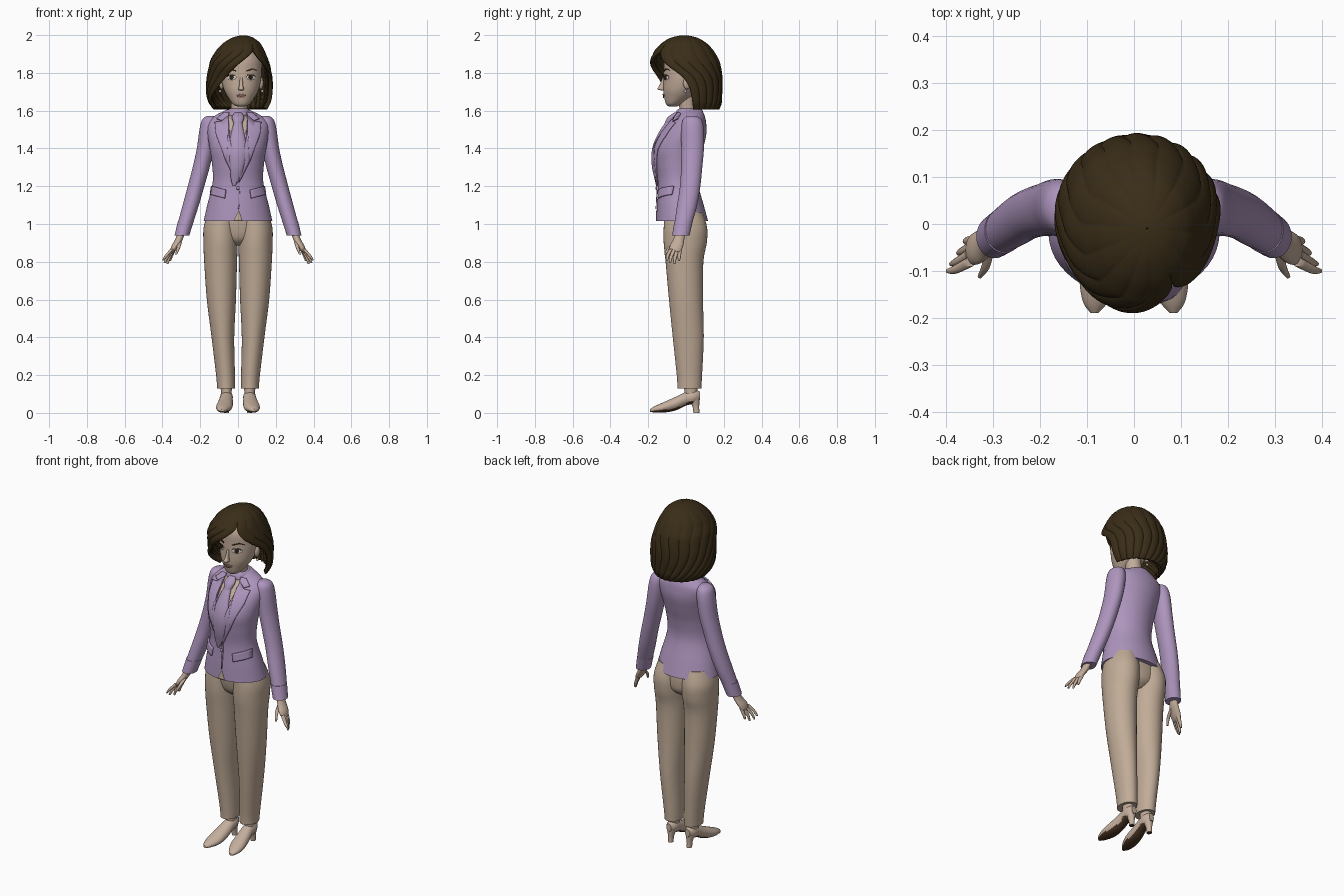
import bpy, bmesh
from math import sin, cos, pi, radians
from mathutils import Vector
from mathutils.bvhtree import BVHTree

cube = bpy.data.objects.get("Cube")
if cube:
    bpy.data.objects.remove(cube)


def material(name, *rgb):
    mat = bpy.data.materials.new(name)
    mat.use_nodes = True
    mat.diffuse_color = (*rgb, 1)
    node = next(n for n in mat.node_tree.nodes if n.type == 'BSDF_PRINCIPLED')
    node.inputs["Base Color"].default_value = (*rgb, 1)
    node.inputs["Roughness"].default_value = 0.7
    return mat


SKIN = material("skin", .54, .41, .32)
LILAC = material("lilac cloth", .42, .30, .51)
SCARF = material("scarf lilac", .41, .30, .49)
TROUSER = material("beige cloth", .53, .41, .31)
SHOE = material("beige leather", .56, .43, .34)
HAIR = material("dark brown hair", .042, .026, .009)
SOLE = material("brown sole", .07, .035, .015)
WHITE = material("eye white", .75, .72, .68)
IRIS = material("dark iris", .03, .018, .01)
LIPS = material("rose lips", .40, .20, .17)


def finish(name, bm, mat):
    """Turn a bmesh into a smooth object with sharp edges kept."""
    for face in bm.faces:
        face.smooth = True
    for edge in bm.edges:
        edge.smooth = edge.calc_face_angle(0) < 0.9
    mesh = bpy.data.meshes.new(name)
    bm.to_mesh(mesh)
    bm.free()
    mesh.materials.append(mat)
    obj = bpy.data.objects.new(name, mesh)
    bpy.context.scene.collection.objects.link(obj)
    return obj


def spline(rows, steps):
    """Smooth interpolation through a list of equal-length rows."""
    out = []
    for i in range(len(rows) - 1):
        a, b, c, d = (rows[min(max(i + k, 0), len(rows) - 1)] for k in (-1, 0, 1, 2))
        for s in range(steps):
            t = s / steps
            out.append([q + t * ((r - p) + t * ((2*p - 5*q + 4*r - w) + t * (3*q - p - 3*r + w))) / 2
                        for p, q, r, w in zip(a, b, c, d)])
    return out + [list(rows[-1])]


def skin_rings(bm, rings, closed):
    for low, high in zip(rings, rings[1:]):
        n = len(low)
        for i in range(n if closed else n - 1):
            j = (i + 1) % n
            bm.faces.new((low[i], low[j], high[j], high[i]))


def loft(name, rows, mat, side=1, v=(0, 0, 0), sides=28, steps=5):
    """Loft ellipses given as x, y, z, radius, radius; side mirrors in x."""
    u, v = Vector((1, 0, 0)), Vector(v) if any(v) else Vector((0, 1, 0))
    bm = bmesh.new()
    rings = []
    for x, y, z, ru, rv in spline(rows, steps):
        c = Vector((x * side, y, z))
        rings.append([bm.verts.new(c + u * ru * cos(2*pi*i/sides) + v * rv * sin(2*pi*i/sides))
                      for i in range(sides)])
    skin_rings(bm, rings, True)
    bm.faces.new(rings[0])
    bm.faces.new(rings[-1])
    bmesh.ops.recalc_face_normals(bm, faces=bm.faces)
    return finish(name, bm, mat)


def ball(name, centre, size, mat):
    bm = bmesh.new()
    bmesh.ops.create_uvsphere(bm, u_segments=20, v_segments=12, radius=1)
    for vert in bm.verts:
        vert.co = Vector(centre) + vert.co * Vector(size)
    return finish(name, bm, mat)


def surface(obj):
    mesh = obj.data
    return BVHTree.FromPolygons([v.co for v in mesh.vertices], [p.vertices for p in mesh.polygons])


def plate(name, outline, tree, mat, lift=.002, thick=.004, side=1):
    """Lay an x, z outline on the front of a surface as a thin plate."""
    bm = bmesh.new()
    bm.faces.new([bm.verts.new((x * side, 0, z)) for x, z in outline])
    bmesh.ops.triangulate(bm, faces=bm.faces)
    bmesh.ops.subdivide_edges(bm, edges=bm.edges, cuts=5, use_grid_fill=True)
    for vert in bm.verts:
        hit = tree.ray_cast(Vector((vert.co.x, -1, vert.co.z)), Vector((0, 1, 0)))[0]
        if hit is None:
            hit = tree.find_nearest(vert.co)[0]
        vert.co = hit - Vector((0, lift, 0))
    bm.normal_update()
    if sum(f.normal.y for f in bm.faces) > 0:
        bmesh.ops.reverse_faces(bm, faces=bm.faces)
    obj = finish(name, bm, mat)
    mod = obj.modifiers.new("thickness", 'SOLIDIFY')
    mod.thickness, mod.offset = thick, 1
    return obj


def oval(x, z, rx, rz, n=14):
    return [(x + rx * cos(2*pi*i/n), z + rz * sin(2*pi*i/n)) for i in range(n)]


# Jacket body
torso = loft("jacket_body", [
    (0, -.02, 1.015, .182, .137), (0, -.03, 1.1, .163, .124), (0, -.043, 1.22, .134, .106),
    (0, -.045, 1.32, .138, .116), (0, -.037, 1.4, .15, .128), (0, -.01, 1.48, .162, .118),
    (0, .014, 1.54, .16, .092), (0, .025, 1.575, .12, .073), (0, .027, 1.605, .06, .058)],
    LILAC, sides=48)
front = surface(torso)
plate("chest_opening", [(-.05, 1.575), (.05, 1.575), (.045, 1.5), (0, 1.36), (-.045, 1.5)], front, SKIN, .001, .002)
plate("hem_notch", [(-.022, 1.017), (.022, 1.017), (.004, 1.07)], front, TROUSER, .001, .002)
plate("front_overlap", [(.0, 1.24), (.012, 1.24), (.006, 1.08), (.0, 1.08)], front, LILAC)
ball("button", (0, -.157, 1.19), (.009, .005, .009), SCARF)

for side, label in ((1, "left"), (-1, "right")):
    # Lapel, collar leaf and pocket flap
    plate(label + "_lapel", [(.05, 1.57), (.085, 1.54), (.12, 1.535), (.113, 1.47), (.06, 1.33),
                             (.006, 1.22), (.006, 1.3), (.045, 1.47)], front, LILAC, .003, .009, side)
    plate(label + "_collar", [(.045, 1.588), (.075, 1.583), (.11, 1.553), (.085, 1.545), (.05, 1.568)],
          front, LILAC, .005, .009, side)
    plate(label + "_pocket_flap", [(.062, 1.18), (.135, 1.2), (.142, 1.155), (.068, 1.135)],
          front, LILAC, .003, .009, side)

    # Sleeve and cuff
    loft(label + "_sleeve", [
        (.145, .03, 1.572, .02, .025), (.15, .033, 1.552, .04, .05), (.157, .035, 1.5, .047, .06),
        (.172, .035, 1.4, .046, .06), (.195, .03, 1.3, .045, .056), (.222, .022, 1.2, .044, .054),
        (.25, .006, 1.1, .043, .053), (.28, -.015, 1, .04, .047), (.295, -.026, .95, .037, .044)],
        LILAC, side)
    loft(label + "_cuff", [(.276, -.013, 1.015, .042, .049), (.297, -.027, .94, .039, .046)], LILAC, side)

    # Hand
    loft(label + "_palm", [
        (.296, -.027, .97, .019, .024), (.312, -.038, .92, .02, .029), (.332, -.05, .885, .02, .035),
        (.345, -.055, .86, .014, .031), (.35, -.057, .85, .006, .022)], SKIN, side)
    fingers = {"index": ((.348, -.08, .868), (.38, -.097, .832), (.396, -.1, .808)),
               "middle": ((.349, -.064, .862), (.376, -.08, .822), (.389, -.085, .793)),
               "ring": ((.345, -.048, .86), (.365, -.058, .82), (.374, -.062, .788)),
               "little": ((.339, -.033, .864), (.354, -.036, .828), (.36, -.037, .804)),
               "thumb": ((.308, -.055, .905), (.316, -.09, .872), (.328, -.111, .838))}
    for finger, points in fingers.items():
        loft(f"{label}_{finger}_finger", [(*p, r, r) for p, r in zip(points, (.011, .009, .005))],
             SKIN, side, sides=12, steps=4)

    # Trouser leg
    loft(label + "_trouser_leg", [
        (.063, .018, .13, .047, .063), (.066, .018, .2, .05, .067), (.08, .012, .4, .06, .082),
        (.088, 0, .6, .077, .09), (.092, -.008, .8, .087, .1), (.092, -.004, .9, .091, .114),
        (.09, -.003, .98, .092, .115), (.08, -.012, 1.06, .08, .1)], TROUSER, side, sides=36)

    # Ankle, shoe and heel
    loft(label + "_ankle", [(.062, .015, .06, .03, .04), (.062, .025, .1, .028, .034),
                            (.062, .025, .16, .032, .038)], SKIN, side)
    shoe = loft(label + "_shoe", [
        (.084, -.19, .013, .008, .007), (.082, -.165, .019, .027, .017), (.074, -.115, .03, .042, .028),
        (.067, -.055, .049, .04, .036), (.062, 0, .075, .034, .036), (.061, .045, .086, .032, .036),
        (.061, .074, .09, .016, .022)], SHOE, side, (0, 0, 1))
    shoe.data.materials.append(SOLE)
    for poly in shoe.data.polygons:
        if poly.normal.z < -.65:
            poly.material_index = 1
    heel = loft(label + "_heel", [(.061, .055, 0, .014, .016), (.061, .052, .035, .016, .018),
                                  (.061, .045, .075, .027, .028)], SHOE, side)
    heel.data.materials.append(SOLE)
    for poly in heel.data.polygons:
        if poly.normal.z < -.9:
            poly.material_index = 1

# Hips between the legs
loft("trouser_hips", [(0, 0, .885, .03, .05), (0, 0, .92, .12, .088), (0, -.005, .98, .17, .1),
                      (0, -.012, 1.06, .158, .1)], TROUSER)

# Neck and scarf
loft("neck", [(.005, .01, 1.54, .05, .045), (.006, .008, 1.6, .043, .042), (.01, 0, 1.7, .045, .045)], SKIN)
loft("scarf_band", [(0, .018, 1.55, .07, .07), (0, .016, 1.575, .072, .074), (.003, .015, 1.6, .06, .064),
                    (.004, .015, 1.612, .046, .05)], SCARF)
loft("scarf_knot", [(0, -.05, 1.59, .018, .012), (0, -.075, 1.565, .032, .022), (0, -.095, 1.53, .022, .02)], SCARF)
loft("scarf_tail", [
    (0, -.09, 1.545, .02, .014), (-.002, -.125, 1.49, .032, .016), (-.002, -.152, 1.43, .043, .018),
    (-.002, -.165, 1.37, .045, .018), (-.006, -.165, 1.3, .036, .015), (-.014, -.157, 1.24, .024, .01),
    (-.022, -.152, 1.2, .006, .006)], SCARF)

# Head and face
MID = .017
head = loft("head", [
    (MID, -.07, 1.622, .02, .022), (MID, -.066, 1.635, .044, .04), (MID, -.045, 1.67, .07, .07),
    (MID, -.03, 1.71, .091, .09), (MID, -.015, 1.76, .104, .104), (MID, -.01, 1.81, .108, .108),
    (MID, 0, 1.87, .108, .115), (MID, 0, 1.93, .08, .09)], SKIN, sides=40)
face = surface(head)
loft("nose", [(MID, -.122, 1.707, .008, .008), (MID, -.132, 1.714, .015, .019), (MID, -.126, 1.735, .01, .014),
              (MID, -.116, 1.775, .007, .008)], SKIN, sides=16)
plate("upper_lip", [(MID - .028, 1.683), (MID - .008, 1.688), (MID, 1.686), (MID + .008, 1.688),
                    (MID + .028, 1.683), (MID, 1.677)], face, LIPS)
plate("lower_lip", [(MID - .025, 1.681), (MID, 1.676), (MID + .025, 1.681), (MID + .01, 1.668),
                    (MID - .01, 1.668)], face, LIPS)
for side, label in ((1, "left"), (-1, "right")):
    x = MID + side * .05
    plate(label + "_eye", oval(x, 1.777, .024, .014), face, WHITE, .001, .002)
    plate(label + "_iris", oval(x, 1.777, .011, .012), face, IRIS, .003, .002)
    plate(label + "_lashes", [(x - .026, 1.778), (x - .014, 1.792), (x + .014, 1.792), (x + .026, 1.778),
                              (x + .012, 1.787), (x - .012, 1.787)], face, IRIS, .004, .002)
    plate(label + "_brow", [(x - side * .022, 1.813), (x + side * .012, 1.824), (x + side * .034, 1.812),
                            (x + side * .012, 1.818), (x - side * .022, 1.807)], face, HAIR)
    ball(label + "_ear", (MID + side * .104, .005, 1.745), (.014, .02, .032), SKIN)
    ball(label + "_earring", (MID + side * .112, -.004, 1.703), (.007, .007, .007), WHITE)

# Bobbed hair: z, centre x and y, two radii, opening angles to the left and right of the face
bob = [(1.607, .013, .025, .142, .15, 95, 85), (1.64, .01, .02, .163, .168, 95, 72),
       (1.68, .008, .016, .174, .174, 94, 58), (1.73, .008, .014, .176, .178, 90, 40),
       (1.78, .008, .01, .172, .181, 80, 24), (1.83, .008, -.002, .163, .186, 62, 8),
       (1.87, .008, -.007, .152, .18, 47, -10), (1.91, .012, -.01, .132, .16, 37, -30),
       (1.93, .014, -.01, .12, .145, 35, -35), (1.96, .02, -.01, .095, .115, 35, -35),
       (1.985, .025, -.01, .058, .072, 35, -35), (1.996, .028, -.01, .025, .03, 35, -35),
       (1.999, .028, -.01, .002, .002, 35, -35)]
bm = bmesh.new()
rings, count = [], 168
for z, cx, cy, rx, ry, left, right in spline(bob, 5):
    start, end = radians(left), 2*pi - radians(min(right, 85))
    ring = []
    for i in range(count + 1):
        a = start + (end - start) * i / count
        lock = .975 + .035 * abs(sin(14 * pi * i / count)) ** .6
        ring.append(bm.verts.new((cx + rx * lock * sin(a), cy - ry * lock * cos(a), z)))
    rings.append(ring)
skin_rings(bm, rings, False)
bmesh.ops.remove_doubles(bm, verts=bm.verts, dist=.0004)
bmesh.ops.recalc_face_normals(bm, faces=bm.faces)
hair = finish("bobbed_hair", bm, HAIR)
shell = hair.modifiers.new("thickness", 'SOLIDIFY')
shell.thickness, shell.offset = .022, -1
